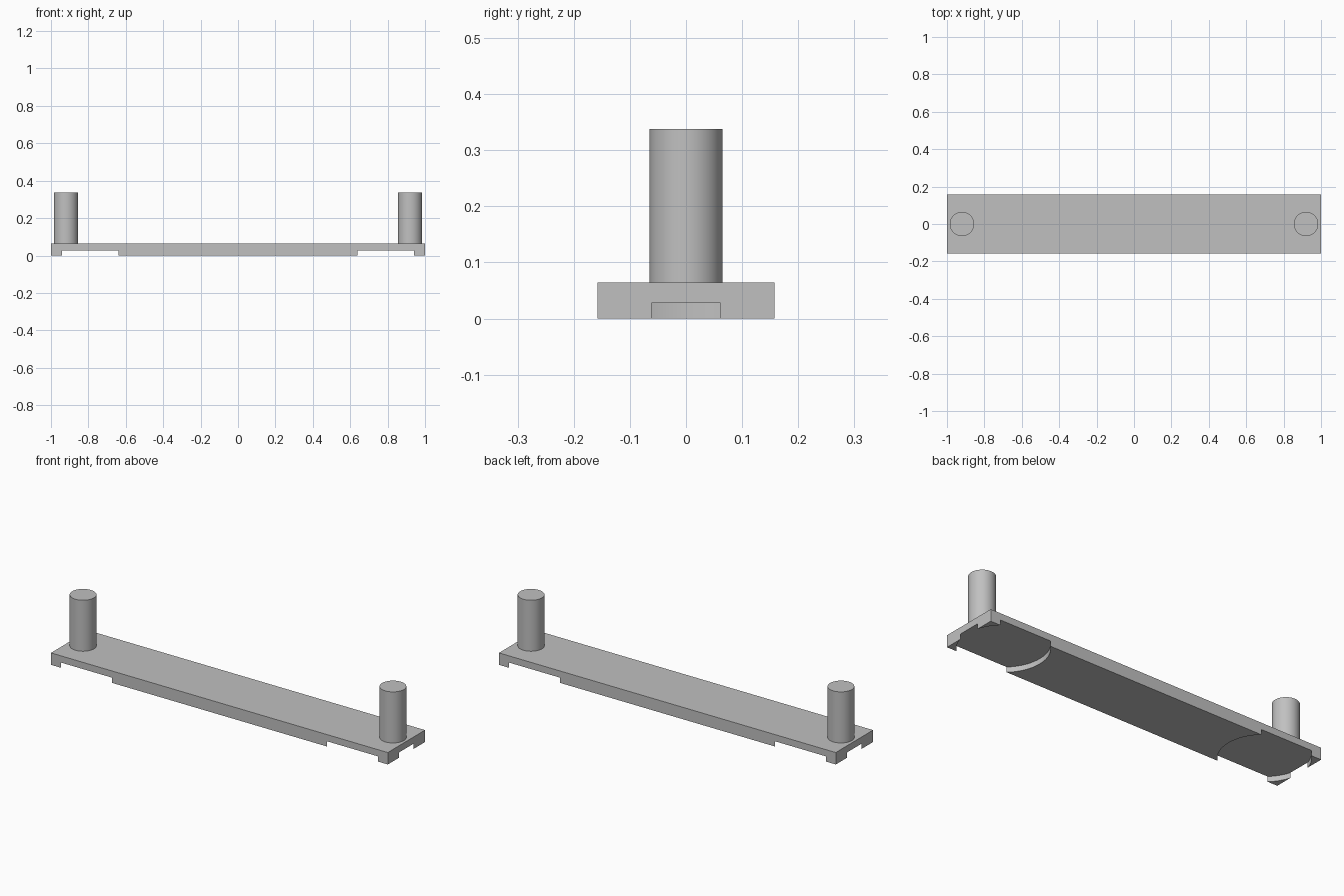
import bpy

if "Cube" in bpy.data.objects:
    bpy.data.objects.remove(bpy.data.objects["Cube"], do_unlink=True)

LENGTH, WIDTH, PLATE_TOP = 2.0, 0.316, 0.064
PIN_X, PIN_RADIUS, PIN_TOP = 0.92, 0.065, 0.338
RECESS_X, RECESS_RADIUS, RECESS_TOP = 0.79, 0.219, 0.028

# Single plain grey
grey = bpy.data.materials.new("plain_grey")
grey.use_nodes = True
colour = (0.53, 0.53, 0.53, 1.0)
grey.diffuse_color = colour
grey.node_tree.nodes["Principled BSDF"].inputs["Base Color"].default_value = colour


def cylinder(name, x, radius, bottom, top):
    bpy.ops.mesh.primitive_cylinder_add(
        vertices=96, radius=radius, depth=top - bottom,
        location=(x, 0, (bottom + top) / 2))
    obj = bpy.context.object
    obj.name = name
    obj.data.materials.append(grey)
    return obj


# Base plate
bpy.ops.mesh.primitive_cube_add(size=1, location=(0, 0, PLATE_TOP / 2))
plate = bpy.context.object
plate.name = "base_plate"
plate.scale = (LENGTH, WIDTH, PLATE_TOP)
bpy.ops.object.transform_apply(location=True, rotation=False, scale=True)
plate.data.materials.append(grey)

for side, sign in (("left", 1), ("right", -1)):
    # Round recess in the underside, breaking out through the plate edges
    cutter = cylinder(side + "_recess_cutter", sign * RECESS_X,
                      RECESS_RADIUS, -0.05, RECESS_TOP)
    cutter.hide_render = True
    cut = plate.modifiers.new(side + "_recess", "BOOLEAN")
    cut.operation = "DIFFERENCE"
    cut.solver = "EXACT"
    cut.object = cutter
    bpy.context.view_layer.objects.active = plate
    bpy.ops.object.modifier_apply(modifier=cut.name)
    bpy.data.objects.remove(cutter, do_unlink=True)

    # Upright pin
    cylinder(side + "_pin", sign * PIN_X, PIN_RADIUS, PLATE_TOP, PIN_TOP)
    bpy.ops.object.shade_smooth_by_angle()

# Smooth recess walls with crisp edges
bpy.ops.object.select_all(action="DESELECT")
plate.select_set(True)
bpy.context.view_layer.objects.active = plate
bpy.ops.object.shade_smooth_by_angle()
